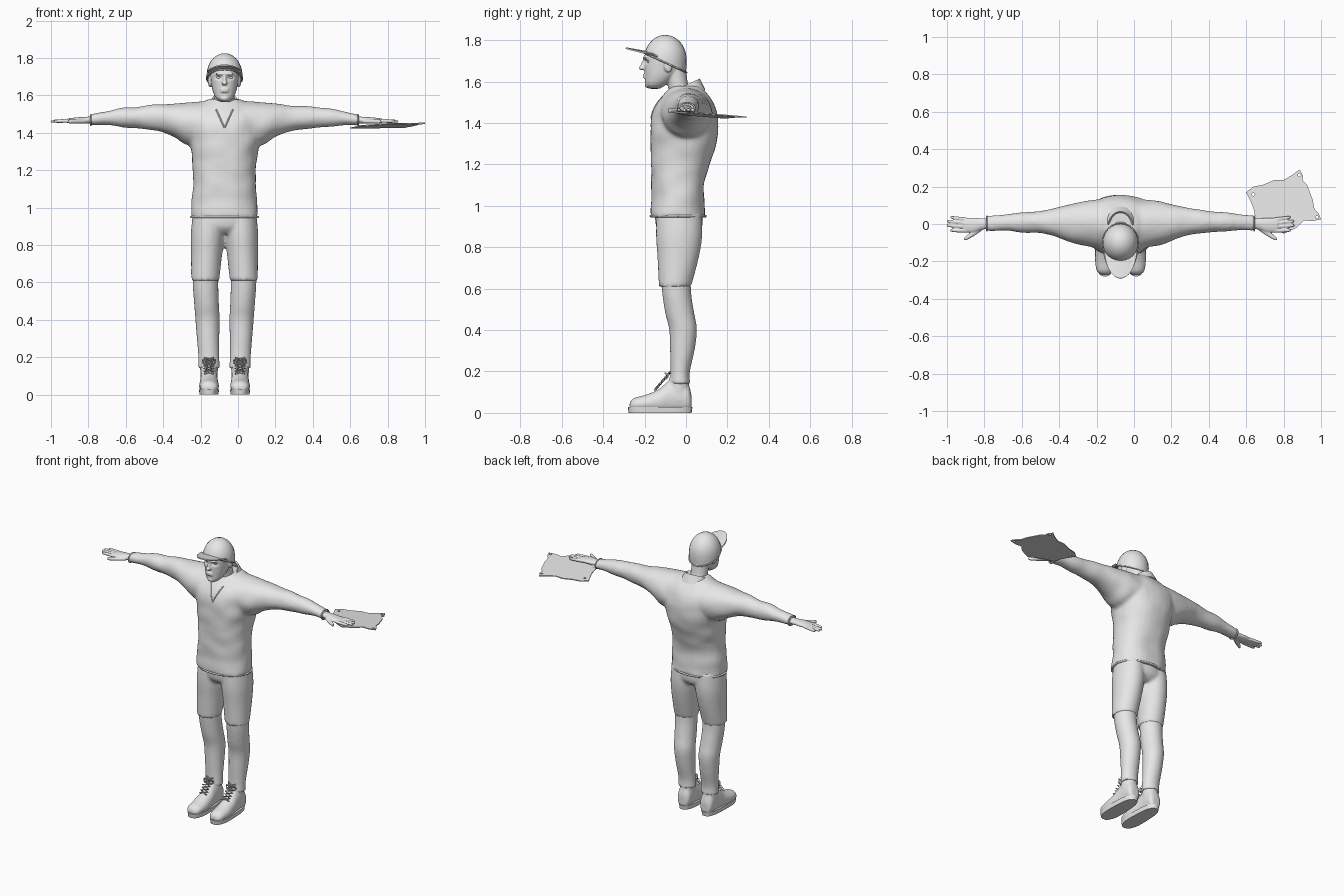
import bpy, bmesh, math
from math import sin, cos, pi, radians
from mathutils import Vector, Matrix, noise

default_cube = bpy.data.objects.get("Cube")
if default_cube:
    bpy.data.objects.remove(default_cube, do_unlink=True)

MID = -.072  # x of the body's middle plane
grey = bpy.data.materials.new("light_grey")
grey.use_nodes = True
grey.diffuse_color = (.8, .8, .8, 1)
grey.node_tree.nodes["Principled BSDF"].inputs["Base Color"].default_value = grey.diffuse_color


def spline(p, q, r, s, t):
    """Catmull-Rom blend of two neighbouring rows"""
    return [.5 * (2*b + (c - a)*t + (2*a - 5*b + 4*c - d)*t*t + (3*b - a - 3*c + d)*t**3)
            for a, b, c, d in zip(p, q, r, s)]


def loft(bm, axis, rows, power=2, sides=28, steps=4):
    """Skin rows of (position, centre u, centre v, radius u, radius v) along an axis"""
    dense = []
    last = len(rows) - 1
    for i in range(last):
        near = rows[max(i - 1, 0)], rows[i], rows[i + 1], rows[min(i + 2, last)]
        dense += [spline(*near, k / steps) for k in range(steps)]
    dense.append(rows[-1])
    rings = []
    for t, cu, cv, ru, rv in dense:
        ring = []
        for k in range(sides):
            a = 2 * pi * k / sides
            u = cu + ru * math.copysign(abs(cos(a)) ** (2 / power), cos(a))
            v = cv + rv * math.copysign(abs(sin(a)) ** (2 / power), sin(a))
            ring.append(bm.verts.new({'X': (t, u, v), 'Y': (u, t, v), 'Z': (u, v, t)}[axis]))
        rings.append(ring)
    for low, high in zip(rings, rings[1:]):
        for k in range(sides):
            n = (k + 1) % sides
            bm.faces.new((low[k], low[n], high[n], high[k]))
    bm.faces.new(rings[0])
    bm.faces.new(rings[-1])


def ball(bm, centre, radii, turn=0):
    place = Matrix.Translation(centre) @ Matrix.Rotation(turn, 4, 'X') @ Matrix.Diagonal((*radii, 1))
    bmesh.ops.create_uvsphere(bm, u_segments=24, v_segments=14, radius=1, matrix=place)


def finish(name, bm, voxel=0, smooth=0, thick=0, angle=50):
    """Turn a bmesh into an object, optionally fused into one skin or thickened"""
    bmesh.ops.recalc_face_normals(bm, faces=bm.faces)
    mesh = bpy.data.meshes.new(name)
    bm.to_mesh(mesh)
    bm.free()
    obj = bpy.data.objects.new(name, mesh)
    bpy.context.collection.objects.link(obj)
    if voxel:
        mod = obj.modifiers.new("fuse", 'REMESH')
        mod.mode, mod.voxel_size = 'VOXEL', voxel
    if smooth:
        mod = obj.modifiers.new("soften", 'SMOOTH')
        mod.factor, mod.iterations = .5, smooth
    if thick:
        obj.modifiers.new("thickness", 'SOLIDIFY').thickness = thick
    return bake(obj, angle)


def bake(obj, angle=50):
    graph = bpy.context.evaluated_depsgraph_get()
    mesh = bpy.data.meshes.new_from_object(obj.evaluated_get(graph))
    if obj.type == 'MESH':
        obj.modifiers.clear()
        obj.data = mesh
    else:
        name = obj.name
        bpy.data.objects.remove(obj, do_unlink=True)
        obj = bpy.data.objects.new(name, mesh)
        bpy.context.collection.objects.link(obj)
    mesh.materials.clear()
    mesh.materials.append(grey)
    mesh.shade_smooth()
    mesh.set_sharp_from_angle(angle=radians(angle))
    return obj


def cord(name, points, radius):
    curve = bpy.data.curves.new(name, 'CURVE')
    curve.dimensions, curve.bevel_depth, curve.bevel_resolution = '3D', radius, 2
    line = curve.splines.new('POLY')
    line.points.add(len(points) - 1)
    for point, co in zip(line.points, points):
        point.co = (*co, 1)
    obj = bpy.data.objects.new(name, curve)
    bpy.context.collection.objects.link(obj)
    return bake(obj)


# Shirt: torso and sleeves fused
bm = bmesh.new()
torso = [(.945, -.038, .18, .134), (1, -.04, .176, .13), (1.1, -.04, .17, .128),
         (1.2, -.028, .168, .142), (1.3, -.012, .18, .16), (1.4, -.008, .195, .164),
         (1.48, -.004, .2, .145), (1.54, 0, .15, .105), (1.58, 0, .085, .07)]
loft(bm, 'Z', [(z, MID, y, rx, ry) for z, y, rx, ry in torso], power=2.3)
sleeve = [(.1, 0, 1.45, .13, .12), (.2, .005, 1.448, .12, .115), (.27, .007, 1.465, .1, .092),
          (.34, .01, 1.477, .08, .073), (.43, .012, 1.482, .062, .062),
          (.55, .01, 1.48, .052, .05), (.64, .008, 1.475, .045, .037), (.72, .003, 1.468, .042, .031)]
for s in (-1, 1):
    loft(bm, 'X', [(MID + s * d, *row) for d, *row in sleeve])
shirt = finish("shirt", bm, voxel=.011, smooth=6)
for v in shirt.data.vertices:  # soft cloth folds
    away = min(abs(v.co.x - MID) * 3, 1)
    fold = noise.noise(Vector((v.co.x * 9, v.co.y * 7, v.co.z * 12)))
    v.co += v.normal * fold * (.005 + .003 * away)

# Rolled edges at hem and cuffs
ring = [2 * pi * k / 40 for k in range(41)]
cord("shirt_hem", [(MID + .178 * cos(a), -.038 + .132 * sin(a), .95) for a in ring], .006)
for s, side in ((-1, "right"), (1, "left")):
    cord(side + "_cuff", [(MID + s * .714, .003 + .04 * cos(a), 1.468 + .029 * sin(a)) for a in ring], .004)

# Fold-down collar with pointed front flaps
bm = bmesh.new()
strips = []
for k in range(33):
    a = radians(18 + 324 * k / 32)
    back = (1 - cos(a)) / 2
    tip = .028 * max(0, 1 - min(k, 32 - k) / 4)
    rows = [(.058, .072, 1.535 + .072 * back), (.067, .079, 1.542 + .072 * back),
            (.1, .105, 1.515 + .045 * back - tip)]
    strips.append([bm.verts.new((MID + rx * sin(a), -.012 - ry * cos(a) - tip * .9 * (i == 2), z))
                   for i, (rx, ry, z) in enumerate(rows)])
for p, q in zip(strips, strips[1:]):
    for i in range(2):
        bm.faces.new((p[i], q[i], q[i + 1], p[i + 1]))
finish("collar", bm, thick=.008)


# Placket edges laid on the chest
def on_chest(x, z):
    hit, place, normal, face = shirt.ray_cast(Vector((x, -1, z)), Vector((0, 1, 0)))
    return place


for s, side in ((-1, "right"), (1, "left")):
    cord(side + "_placket", [on_chest(MID + s * .045 * t, 1.425 + .1 * t) for t in (0, .25, .5, .75, 1)], .004)

# Trousers: loose upper legs over slimmer lower legs
upper = [(.97, .085, -.033, .085, .108), (.86, .09, -.033, .09, .112),
         (.75, .096, -.038, .083, .1), (.61, .103, -.053, .075, .078)]
lower = [(.66, .102, -.05, .07, .072), (.57, .101, -.044, .068, .07), (.48, .096, -.03, .066, .07),
         (.4, .091, -.014, .065, .067), (.3, .088, -.018, .06, .059),
         (.2, .084, -.028, .056, .047), (.14, .083, -.03, .058, .05)]
bm = bmesh.new()
loft(bm, 'Z', [(.86, MID, -.033, .1, .08), (.9, MID, -.033, .168, .112), (.98, MID, -.035, .168, .115)])
for s in (-1, 1):
    loft(bm, 'Z', [(z, MID + s * d, *row) for z, d, *row in upper])
finish("trousers_upper", bm, voxel=.01, smooth=4)
for s, side in ((-1, "right"), (1, "left")):
    bm = bmesh.new()
    loft(bm, 'Z', [(z, MID + s * d, *row) for z, d, *row in lower])
    finish(side + "_trouser_leg", bm, voxel=.009, smooth=3)

    # Boot upper, sole and laces
    x = MID + s * .083
    bm = bmesh.new()
    boot = [(-.272, .03, .02, .02), (-.25, .04, .045, .032), (-.19, .045, .053, .044),
            (-.13, .055, .05, .06), (-.08, .075, .046, .082), (-.03, .08, .045, .085),
            (.01, .07, .043, .07), (.026, .05, .025, .04)]
    loft(bm, 'Y', [(y, x, z, rx, rz) for y, z, rx, rz in boot])
    loft(bm, 'Z', [(.06, x, -.03, .046, .055), (.12, x, -.034, .047, .05), (.175, x, -.032, .05, .048)])
    for v in bm.verts:
        v.co.z = max(v.co.z, .02)
    finish(side + "_boot", bm, voxel=.007, smooth=3)
    bm = bmesh.new()
    loft(bm, 'Z', [(0, x, -.125, .054, .152), (.028, x, -.125, .057, .156)], power=2.6, steps=1)
    for v in bm.verts:  # narrow the heel
        v.co.x = x + (v.co.x - x) * (.9 - .8 * min(v.co.y + .1, 0) * (v.co.y > -.2) + .08 * (v.co.y <= -.2))
    finish(side + "_sole", bm)
    zigzag = [(x + (.026 if k % 2 else -.026), -.148 + .012 * k, .112 + .014 * k) for k in range(7)]
    cord(side + "_lace", zigzag, .005)
    mirrored = [(2 * x - p[0], p[1] - .002, p[2]) for p in zigzag]
    cord(side + "_crossed_lace", mirrored, .005)
    for t in (-1, 1):
        loop = [(x + t * (.017 + .017 * cos(a)), -.088 - .012 * sin(a) ** 2, .178 + .014 * sin(a)) for a in ring]
        cord(side + "_lace_bow", loop, .004)

    # Hand: flat palm, four fingers and thumb
    bm = bmesh.new()
    palm = [(.69, .002, 1.468, .028, .022), (.74, 0, 1.467, .03, .018),
            (.79, -.006, 1.466, .04, .016), (.84, -.005, 1.464, .036, .012)]
    loft(bm, 'X', [(MID + s * d, *row) for d, *row in palm])
    for finger, (tip, spread) in enumerate(((.91, .036), (.928, .015), (.93, -.007), (.912, -.034))):
        base = .024 - .02 * finger
        loft(bm, 'X', [(MID + s * d, base + (spread - base) * t, 1.464 - .003 * t, r, r)
                       for d, t, r in ((.82, 0, .01), (.87, .5, .01), (tip - .01, .9, .008), (tip, 1, .004))], sides=14)
    loft(bm, 'X', [(MID + s * d, y, 1.46, r, .011) for d, y, r in
                   ((.74, -.015, .02), (.785, -.048, .017), (.82, -.072, .013), (.837, -.083, .005))], sides=14)
    finish(side + "_hand", bm, voxel=.004, smooth=3)

# Head with neck, brow, nose, lips and ears
bm = bmesh.new()
skull = [(1.565, -.152, .022, .025), (1.585, -.145, .046, .05), (1.62, -.125, .062, .073),
         (1.66, -.11, .071, .091), (1.72, -.103, .077, .098), (1.77, -.1, .07, .085)]
loft(bm, 'Z', [(z, MID, y, rx, ry) for z, y, rx, ry in skull], power=2.2)
loft(bm, 'Z', [(1.5, MID, -.01, .065, .062), (1.57, MID, -.036, .054, .05), (1.66, MID, -.055, .055, .055)])
ball(bm, (MID, -.196, 1.715), (.05, .012, .01))
ball(bm, (MID, -.205, 1.684), (.009, .013, .028), -.35)
ball(bm, (MID, -.212, 1.665), (.016, .016, .01))
ball(bm, (MID, -.184, 1.585), (.024, .016, .016))
for z in (1.632, 1.62):
    ball(bm, (MID, -.196, z), (.024, .012, .006))
for s in (-1, 1):
    ball(bm, (MID + s * .077, -.088, 1.675), (.012, .02, .033), .2)
head = finish("head", bm, voxel=.0045, smooth=3)
eyes = [Vector((MID + s * .031, -.19, 1.695)) for s in (-1, 1)]
for v in head.data.vertices:  # eye sockets
    if v.co.y < -.14:
        for eye in eyes:
            v.co.y += .013 * math.exp(-((v.co.x - eye.x) / .017) ** 2 - ((v.co.z - eye.z) / .01) ** 2)
bm = bmesh.new()
for eye in eyes:
    ball(bm, eye + Vector((0, .014, 0)), (.013, .012, .009))
finish("eyes", bm)

# Cap crown with a lower edge sloping to the nape
bm = bmesh.new()
ball(bm, (0, 0, 0), (.096, .103, .118))
for v in bm.verts:
    if v.co.z < 0:
        flat = math.hypot(v.co.x / .096, v.co.y / .103) or 1
        v.co.x, v.co.y = (v.co.x / flat ** .8, v.co.y / flat ** .8)
    v.co += Vector((MID, -.1, 1.707))
bmesh.ops.bisect_plane(bm, geom=bm.verts[:] + bm.edges[:] + bm.faces[:], plane_co=(0, -.2, 1.735),
                       plane_no=(0, -.46, -1), clear_outer=True)
finish("cap_crown", bm, thick=.006)
cord("cap_band", [(MID + .096 * cos(a), -.1 + .103 * sin(a), 1.691 - .0474 * sin(a)) for a in ring], .004)

# Curved cap brim
bm = bmesh.new()
grid = []
for i in range(21):
    a = radians(-75 + 7.5 * i)
    grid.append([bm.verts.new((MID + .088 * sin(a), -.1 - .09 * cos(a) - .1 * t * cos(a) ** .7,
                               1.735 + .012 * cos(a) + .018 * t - .02 * sin(a) ** 2))
                 for t in (0, .33, .66, 1)])
for p, q in zip(grid, grid[1:]):
    for j in range(3):
        bm.faces.new((p[j], q[j], q[j + 1], p[j + 1]))
finish("cap_brim", bm, thick=.007)

# Torn metal sheet under the left hand, with bolt holes
outline = [(.6, .17), (.64, .2), (.69, .21), (.75, .235), (.8, .235), (.85, .265), (.885, .292),
           (.905, .255), (.9, .235), (.925, .21), (.955, .13), (.965, .08), (.985, .06), (1, .025),
           (.95, .015), (.91, .02), (.87, -.02), (.8, -.052), (.76, -.03), (.71, 0), (.65, .025), (.64, .08), (.62, .13)]
sheet = bpy.data.curves.new("metal_sheet", 'CURVE')
sheet.dimensions, sheet.fill_mode, sheet.extrude = '2D', 'BOTH', .003
holes = [[(x + .008 * cos(a), y + .008 * sin(a)) for a in ring[:-1:4]]
         for x, y in ((.638, .158), (.884, .262), (.978, .036))]
for loop in [outline] + holes:
    line = sheet.splines.new('POLY')
    line.points.add(len(loop) - 1)
    line.use_cyclic_u = True
    for point, (x, y) in zip(line.points, loop):
        point.co = (x, y, 0, 1)
plate = bpy.data.objects.new("metal_sheet", sheet)
bpy.context.collection.objects.link(plate)
plate = bake(plate, 30)
for v in plate.data.vertices:  # tilt to lie in the hand
    v.co.z += 1.445 + .04 * (v.co.x - .8) - .07 * v.co.y
